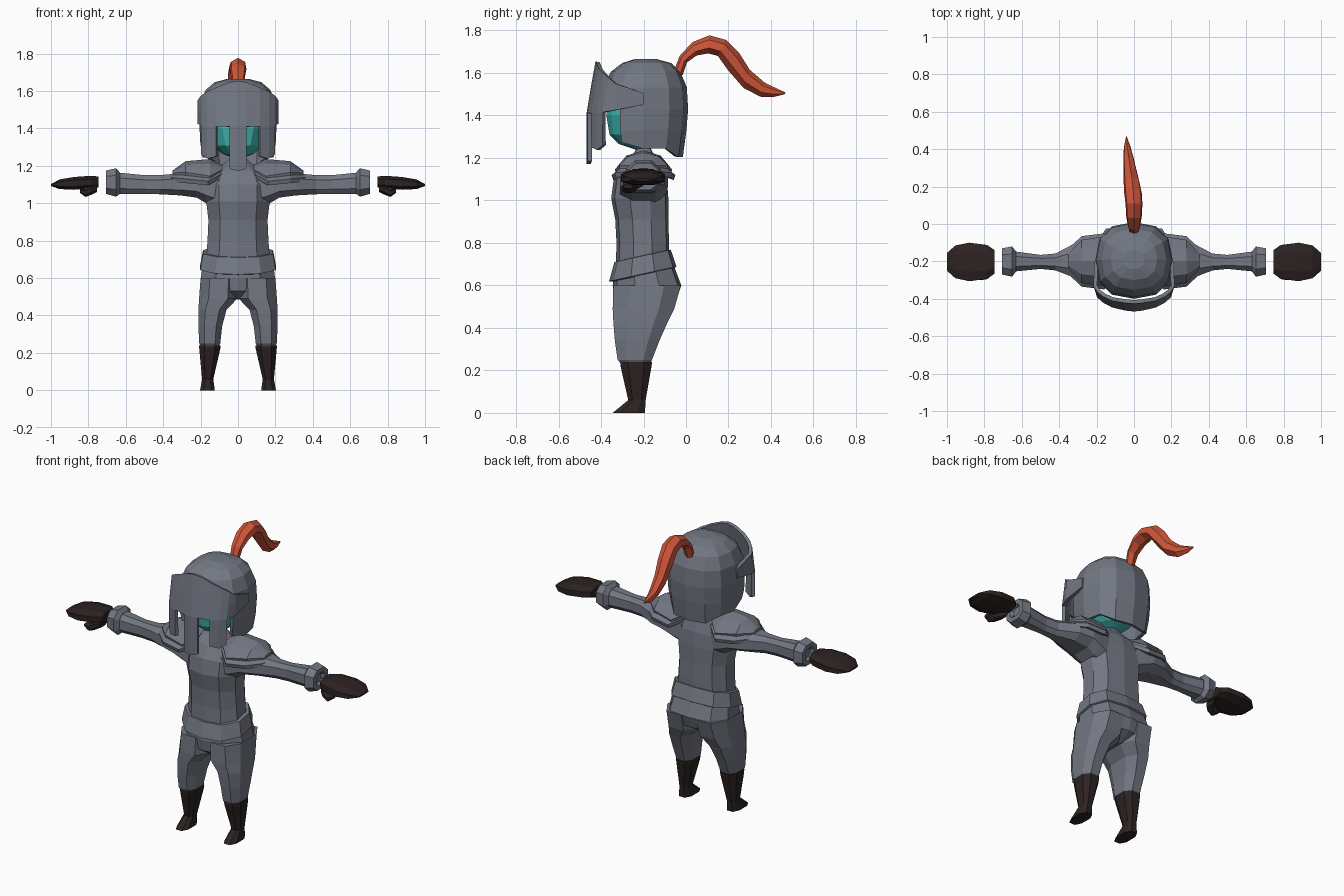
import bpy, bmesh, math


def material(name, rgb):
    m = bpy.data.materials.new(name)
    m.diffuse_color = (*rgb, 1)
    return m


STEEL = material("steel_gray", (0.17, 0.185, 0.225))
LEATHER = material("dark_leather", (0.026, 0.016, 0.016))
RED = material("plume_red", (0.62, 0.09, 0.04))
TEAL = material("face_teal", (0.05, 0.47, 0.44))

# Unit cross-sections
OCT = [(-.5, -1), (.5, -1), (1, -.5), (1, .5), (.5, 1), (-.5, 1), (-1, .5), (-1, -.5)]
BODY = [(0, -1), (.6, -.88), (1, -.35), (1, .35), (.7, .9), (0, 1),
        (-.7, .9), (-1, .35), (-1, -.35), (-.6, -.88)]
ROUND = [(math.sin(math.radians(a)), -math.cos(math.radians(a))) for a in range(0, 360, 30)]
DOME = [(math.copysign(abs(x) ** .8, x), math.copysign(abs(y) ** .8, y)) for x, y in ROUND]


def finish(bm, name, mat, mirror=False, thickness=0):
    bmesh.ops.recalc_face_normals(bm, faces=bm.faces)
    me = bpy.data.meshes.new(name)
    bm.to_mesh(me)
    bm.free()
    me.materials.append(mat)
    ob = bpy.data.objects.new(name, me)
    bpy.context.collection.objects.link(ob)
    if mirror:
        mod = ob.modifiers.new("mirror", 'MIRROR')
        mod.merge_threshold = 0.0005
    if thickness:
        mod = ob.modifiers.new("thickness", 'SOLIDIFY')
        mod.thickness = thickness
        mod.offset = 0
    return ob


def skin(rings, caps=(True, True)):
    bm = bmesh.new()
    rows = [[bm.verts.new(p) for p in r] for r in rings]
    n = len(rows[0])
    for a, b in zip(rows, rows[1:]):
        for i in range(n):
            j = (i + 1) % n
            bm.faces.new((a[i], a[j], b[j], b[i]))
    if caps[0]:
        bm.faces.new(rows[0])
    if caps[1]:
        bm.faces.new(rows[-1])
    return bm


def upright(rows, shape, tilt=0):
    """Rings stacked in z from rows of (z, x0, x1, y0, y1)."""
    rings = []
    for z, x0, x1, y0, y1 in rows:
        ring = []
        for u, v in shape:
            y = (y0 + y1) / 2 + v * (y1 - y0) / 2
            ring.append(((x0 + x1) / 2 + u * (x1 - x0) / 2, y, z + tilt * (y + .2)))
        rings.append(ring)
    return rings


def centred(rows):
    return [(z, -w, w, y0, y1) for z, w, y0, y1 in rows]


def sideways(rows, shape=OCT):
    """Rings stacked in x from rows of (x, y0, y1, z0, z1)."""
    return [[(x, (y0 + y1) / 2 + u * (y1 - y0) / 2, (z0 + z1) / 2 + v * (z1 - z0) / 2)
             for u, v in shape] for x, y0, y1, z0, z1 in rows]


# Torso with neck
finish(skin(upright(centred([
    (.70, .17, -.33, -.08), (.80, .163, -.327, -.08), (.91, .158, -.333, -.083),
    (1.01, .17, -.352, -.083), (1.10, .17, -.34, -.09), (1.17, .13, -.30, -.11),
    (1.215, .07, -.25, -.15), (1.25, .03, -.23, -.17)]), BODY)), "torso", STEEL)

# Belt
finish(skin(upright(centred([
    (.648, .18, -.34, -.06), (.655, .203, -.362, -.045),
    (.74, .187, -.337, -.072), (.742, .16, -.31, -.09)]), BODY, .22)), "belt", STEEL)

# Hips
finish(skin(upright(centred([
    (.70, .185, -.335, -.06), (.60, .198, -.345, -.022),
    (.53, .17, -.335, -.045), (.485, .07, -.27, -.12)]), BODY)), "hips", STEEL)

# Trouser legs and boots
finish(skin(upright([
    (.60, 0, .20, -.342, -.024), (.49, .004, .208, -.345, -.055),
    (.43, .062, .212, -.342, -.085), (.34, .085, .212, -.335, -.125),
    (.25, .095, .207, -.322, -.16), (.23, .105, .195, -.305, -.17)], OCT)),
    "trouser_leg", STEEL, True)
finish(skin(upright([
    (.24, .092, .208, -.31, -.16), (.22, .095, .207, -.308, -.162),
    (.06, .132, .192, -.272, -.19), (0, .124, .203, -.345, -.193)], OCT)),
    "boot", LEATHER, True)

# Sleeves and cuffs
finish(skin(sideways([
    (.10, -.31, -.10, .97, 1.17), (.17, -.31, -.09, 1.0, 1.17), (.22, -.31, -.085, 1.03, 1.165),
    (.31, -.29, -.10, 1.042, 1.16), (.42, -.248, -.158, 1.048, 1.15),
    (.50, -.24, -.165, 1.05, 1.15), (.65, -.255, -.145, 1.05, 1.165)])),
    "sleeve", STEEL, True)
finish(skin(sideways([
    (.632, -.255, -.145, 1.05, 1.165), (.652, -.282, -.12, 1.035, 1.187),
    (.705, -.27, -.13, 1.05, 1.175), (.705, -.24, -.16, 1.075, 1.15),
    (.685, -.23, -.17, 1.085, 1.14)])), "cuff", STEEL, True)

# Gloves with thumbs
finish(skin(sideways([
    (.745, -.265, -.14, 1.085, 1.143), (.785, -.293, -.112, 1.08, 1.147),
    (.88, -.306, -.10, 1.072, 1.14), (.955, -.29, -.115, 1.076, 1.127),
    (1.0, -.25, -.155, 1.092, 1.102)])), "glove", LEATHER, True)
finish(skin(sideways([
    (.755, -.27, -.20, 1.06, 1.10), (.785, -.295, -.225, 1.045, 1.095),
    (.815, -.30, -.24, 1.034, 1.075), (.845, -.295, -.25, 1.055, 1.075)])),
    "thumb", LEATHER, True)


# Layered shoulder plates: tent-shaped sections
def shoulder_plate(name, rows):
    rings = []
    for x, half, ridge, edge in rows:
        m = edge + .72 * (ridge - edge)
        rings.append([(x, -.2 + v * half, z) for v, z in (
            (-1, edge), (-.6, m), (0, ridge), (.6, m), (1, edge),
            (.95, edge - .022), (0, ridge - .045), (-.95, edge - .022))])
    finish(skin(rings), name, STEEL, True)


shoulder_plate("shoulder_plate_upper", [
    (.085, .07, 1.205, 1.18), (.15, .135, 1.236, 1.145),
    (.28, .115, 1.225, 1.165), (.35, .04, 1.175, 1.162)])
shoulder_plate("shoulder_plate_lower", [
    (.085, .085, 1.18, 1.16), (.16, .15, 1.20, 1.118),
    (.28, .135, 1.19, 1.13), (.36, .06, 1.15, 1.138)])

# Head inside the helmet
finish(skin(upright(centred([
    (1.235, .012, -.225, -.19), (1.265, .085, -.315, -.10), (1.31, .135, -.36, -.06),
    (1.40, .165, -.375, -.04), (1.50, .165, -.36, -.04), (1.58, .10, -.30, -.10)]), ROUND)),
    "head", TEAL)

# Helmet dome with an open face
bm = skin(upright(centred([
    (1.245, .18, -.375, -.025), (1.33, .192, -.388, -.008), (1.43, .197, -.39, 0),
    (1.53, .192, -.38, -.006), (1.60, .165, -.345, -.035),
    (1.638, .12, -.295, -.075), (1.655, .055, -.24, -.14)]), DOME), (False, True))
face = [f for f in bm.faces if f.calc_center_median().y < -.31
        and f.calc_center_median().z < 1.42]
bmesh.ops.delete(bm, geom=face, context='FACES')
for v in bm.verts:
    if v.co.z < 1.25:
        if v.co.y > -.08:
            v.co.z = 1.205      # neck guard
        elif v.co.y < -.26:
            v.co.z = 1.275      # raised front corner
finish(bm, "helmet_dome", STEEL, thickness=.02)

# Visor: plan points with top and lower edge heights, nose guard and cheek plates
PLAN = [(0, -.458, 1.652, 1.41), (.045, -.453, 1.645, 1.41), (.113, -.437, 1.618, 1.41),
        (.16, -.412, 1.595, 1.41), (.19, -.385, 1.575, 1.415), (.207, -.33, 1.55, 1.425),
        (.202, -.20, 1.505, 1.45)]
bm = bmesh.new()


def visor_point(i, z):
    x, y, top, low = PLAN[i]
    lean = max(0, z - 1.42) * (.18 if i < 5 else 0)
    return bm.verts.new((x, y + lean, z))


bottoms = {0: 1.172, 1: 1.185, 2: 1.25, 3: 1.238, 4: 1.26}
cols = []
for i, (x, y, top, low) in enumerate(PLAN):
    col = [visor_point(i, z) for z in (top, (top + low) / 2, low)]
    if i in bottoms:
        col.append(visor_point(i, bottoms[i]))
    cols.append(col)
for i in range(len(cols) - 1):
    a, b = cols[i], cols[i + 1]
    last = 3 if i in (0, 2, 3) else 2
    for r in range(last):
        bm.faces.new((a[r], a[r + 1], b[r + 1], b[r]))
finish(bm, "visor", STEEL, True, .02)

# Plume: upper edge (y, z), lower edge (y, z), sideways shift, half width
PLUME = [(-.065, 1.59, -.015, 1.59, 0, .025), (-.03, 1.68, .005, 1.65, 0, .034),
         (.03, 1.745, .05, 1.682, 0, .042), (.11, 1.777, .105, 1.692, 0, .045),
         (.19, 1.755, .15, 1.68, -.005, .047), (.25, 1.695, .20, 1.61, -.012, .043),
         (.30, 1.615, .27, 1.53, -.02, .036), (.37, 1.555, .35, 1.488, -.03, .027),
         (.41, 1.535, .41, 1.486, -.036, .018), (.468, 1.508, .465, 1.50, -.04, .003)]
rings = []
for yu, zu, yl, zl, cx, w in PLUME:
    rings.append([(cx + u * w, yu + t * (yl - yu), zu + t * (zl - zu)) for u, t in (
        (0, 0), (.85, .25), (1, .7), (0, 1), (-1, .7), (-.85, .25))])
finish(skin(rings), "plume", RED)
